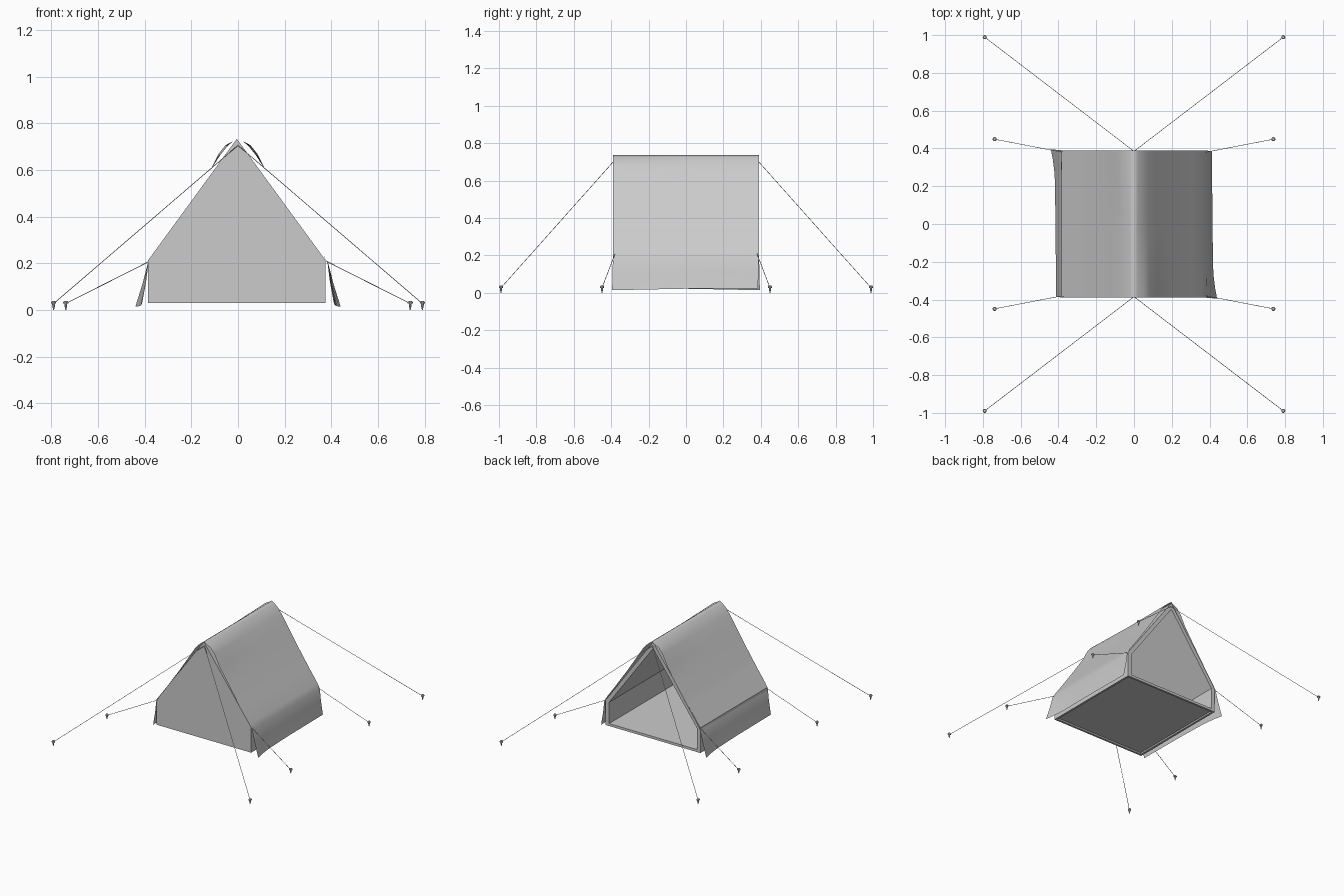
import bpy, bmesh
from mathutils import Vector

if "Cube" in bpy.data.objects:
    bpy.data.objects.remove(bpy.data.objects["Cube"])


def add_object(name, bm):
    mesh = bpy.data.meshes.new(name)
    bm.normal_update()
    bm.to_mesh(mesh)
    bm.free()
    ob = bpy.data.objects.new(name, mesh)
    bpy.context.collection.objects.link(ob)
    return ob


# Inner tent: thick pentagon shell, closed front, open back
def pentagon(bm, hw, floor, knee, apex, y, cx=-0.005):
    pts = [(-hw, floor), (hw, floor), (hw, knee), (0, apex), (-hw, knee)]
    return [bm.verts.new((cx + x, y, z)) for x, z in pts]


bm = bmesh.new()
outer = (0.38, 0.03, 0.213, 0.733)
inner = (0.352, 0.048, 0.203, 0.687)
loops = [pentagon(bm, *outer, -0.385), pentagon(bm, *outer, 0.385),
         pentagon(bm, *inner, 0.385), pentagon(bm, *inner, -0.365)]
bm.faces.new(loops[0])
bm.faces.new(loops[-1])
bottom = None
for a, b in zip(loops, loops[1:]):
    for i in range(5):
        j = (i + 1) % 5
        f = bm.faces.new((a[i], a[j], b[j], b[i]))
        bottom = bottom or f
bmesh.ops.recalc_face_normals(bm, faces=bm.faces)
# Stepped groundsheet border on the underside
bmesh.ops.inset_region(bm, faces=[bottom], thickness=0.02, depth=0)
bmesh.ops.inset_region(bm, faces=[bottom], thickness=0.01, depth=-0.008)
add_object("inner_tent", bm)

# Fly sheet: draped cloth, corners flaring at front right and back left
half = [(0, .737), (.018, .725), (.045, .702), (.075, .665), (.12, .595), (.2, .473),
        (.3, .327), (.365, .236), (.384, .2), (.394, .12), (.412, .022)]
profile = [(-1, x, z) for x, z in reversed(half[1:])] + [(1, x, z) for x, z in half]
ROWS = 14
bm = bmesh.new()
rows = []
for r in range(ROWS + 1):
    y = -0.39 + 0.78 * r / ROWS
    row = []
    for side, x, z in profile:
        front = -y * side / 0.39                      # 1 at the flared corner
        flare = 0.008 * (front + 1) / 2 + 0.02 * max(0, front - 0.5) ** 2 * 4
        low = max(0, (0.22 - z) / 0.2)
        bulge = 0.008 * max(0, front) if 0.04 < abs(x) < 0.1 else 0
        row.append(bm.verts.new((side * (x + flare * low + bulge), y - side * 0.005 * low,
                                 z - 0.008 * low * max(0, front) + bulge * 0.5)))
    rows.append(row)
for a, b in zip(rows, rows[1:]):
    for i in range(len(a) - 1):
        f = bm.faces.new((a[i], a[i + 1], b[i + 1], b[i]))
        f.smooth = True
add_object("fly_sheet", bm)


# Pegs: tapered spike with a wider head
def peg(name, x, y):
    bm = bmesh.new()
    prof = [(.002, 0.003), (.006, .022), (.006, .03), (.011, .03), (.011, .037), (.007, .041)]
    verts = [bm.verts.new((r, 0, z)) for r, z in prof]
    edges = [bm.edges.new(p) for p in zip(verts, verts[1:])]
    bmesh.ops.spin(bm, geom=verts + edges, cent=(0, 0, 0), axis=(0, 0, 1),
                   angle=6.2831853, steps=10)
    bmesh.ops.remove_doubles(bm, verts=bm.verts, dist=0.0003)
    bmesh.ops.holes_fill(bm, edges=bm.edges, sides=12)
    bmesh.ops.recalc_face_normals(bm, faces=bm.faces)
    bmesh.ops.translate(bm, verts=bm.verts, vec=(x, y, -0.003))
    add_object(name, bm)


# Guy ropes: thin round cord between tent and peg
def rope(name, a, b):
    a, b = Vector(a), Vector(b)
    d = b - a
    bm = bmesh.new()
    bmesh.ops.create_cone(bm, cap_ends=True, segments=6, radius1=0.0016,
                          radius2=0.0016, depth=d.length)
    mat = d.to_track_quat('Z', 'Y').to_matrix().to_4x4()
    mat.translation = (a + b) / 2
    bmesh.ops.transform(bm, verts=bm.verts, matrix=mat)
    add_object(name, bm)


for sy, end in ((-1, "front"), (1, "back")):
    for sx, side in ((-1, "left"), (1, "right")):
        tag = f"{end}_{side}"
        peg("ridge_peg_" + tag, sx * 0.79, sy * 0.989)
        rope("ridge_rope_" + tag, (0, sy * 0.385, 0.705), (sx * 0.79, sy * 0.989, 0.027))
        peg("side_peg_" + tag, sx * 0.738, sy * 0.449)
        rope("side_rope_" + tag, (sx * 0.38, sy * 0.38, 0.208), (sx * 0.738, sy * 0.449, 0.027))
